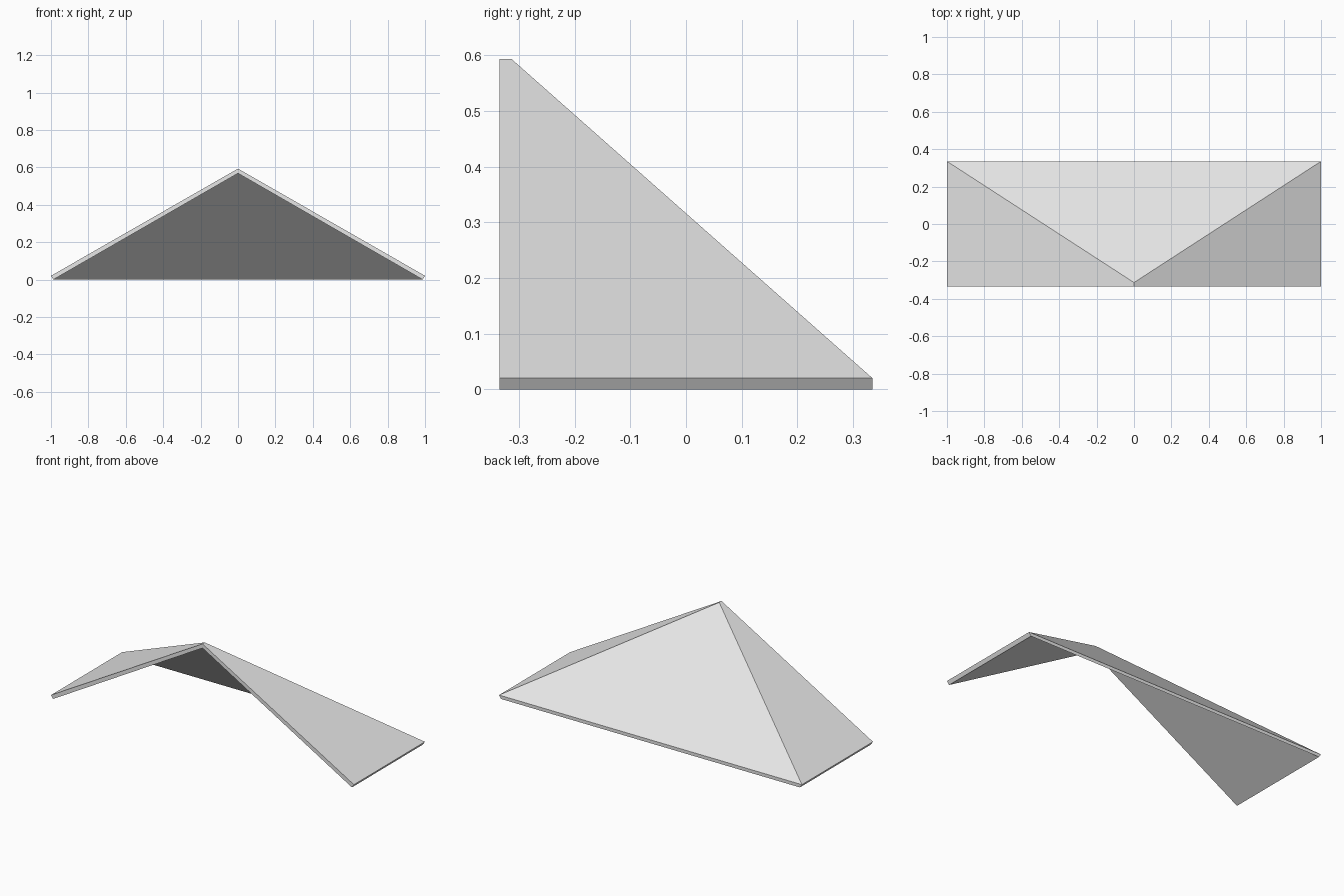
import bpy
import bmesh

# Remove the default cube
cube = bpy.data.objects.get("Cube")
if cube:
    bpy.data.objects.remove(cube, do_unlink=True)

# Single pale grey finish
grey = bpy.data.materials.new("pale_grey")
grey.use_nodes = True
colour = (0.8, 0.8, 0.8, 1)
grey.diffuse_color = colour
grey.node_tree.nodes["Principled BSDF"].inputs["Base Color"].default_value = colour

FRONT, BACK = -0.335, 0.335


def roof_skin(bm, half_width, eave_z, ridge_z, hip_y):
    """Corner points of one skin: two slopes and a back hip."""
    points = {
        "front_right": (-half_width, FRONT, eave_z),
        "back_right": (-half_width, BACK, eave_z),
        "back_left": (half_width, BACK, eave_z),
        "front_left": (half_width, FRONT, eave_z),
        "ridge_front": (0, FRONT, ridge_z),
        "ridge_back": (0, hip_y, ridge_z),
    }
    return {name: bm.verts.new(co) for name, co in points.items()}


bm = bmesh.new()
outer = roof_skin(bm, 1.0, 0.02, 0.593, -0.313)
inner = roof_skin(bm, 0.987, 0.0, 0.568, -0.305)

# Sloping panels, outside and underside
panels = [
    ("front_right", "ridge_front", "ridge_back", "back_right"),
    ("front_left", "back_left", "ridge_back", "ridge_front"),
    ("back_left", "back_right", "ridge_back"),
]
for skin in (outer, inner):
    for panel in panels:
        bm.faces.new([skin[name] for name in panel])

# Thin rim around the eaves and the open gable
rim = ["front_right", "back_right", "back_left", "front_left", "ridge_front"]
for a, b in zip(rim, rim[1:] + rim[:1]):
    bm.faces.new((outer[a], outer[b], inner[b], inner[a]))

bmesh.ops.recalc_face_normals(bm, faces=bm.faces)
mesh = bpy.data.meshes.new("hipped_roof")
bm.to_mesh(mesh)
bm.free()
mesh.materials.append(grey)
roof = bpy.data.objects.new("hipped_roof", mesh)
bpy.context.collection.objects.link(roof)
